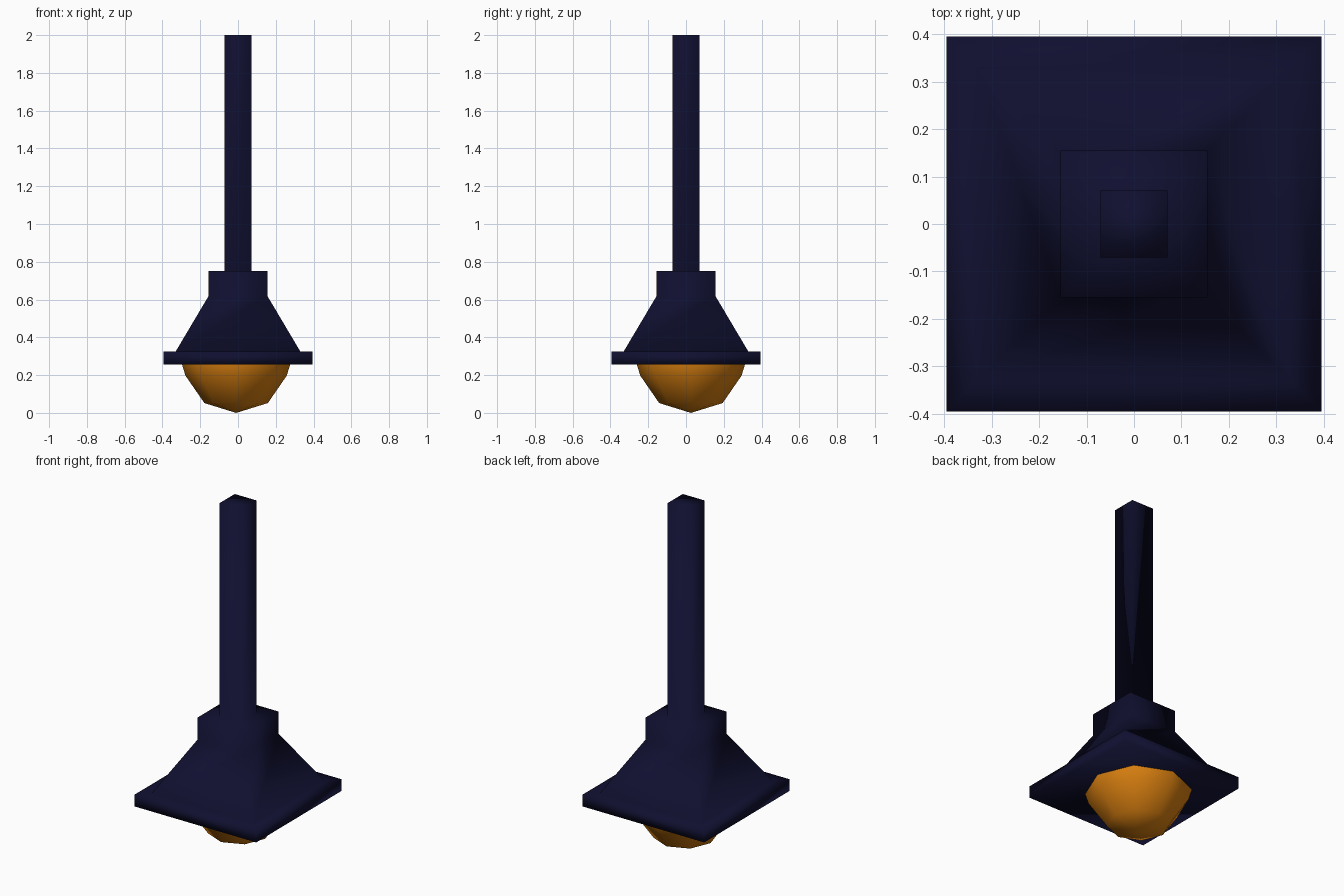
import bpy, bmesh, math

if "Cube" in bpy.data.objects:
    bpy.data.objects.remove(bpy.data.objects["Cube"])


def material(name, rgb):
    m = bpy.data.materials.new(name)
    m.diffuse_color = (*rgb, 1.0)
    m.use_nodes = True
    m.node_tree.nodes["Principled BSDF"].inputs["Base Color"].default_value = m.diffuse_color
    return m


def stacked_rings(name, profile, sides, turn, centre, mat):
    """Skin a (radius, height) profile with a given number of sides; radius 0 makes a pole."""
    bm = bmesh.new()
    rings = []
    for r, z in profile:
        count = sides if r > 0 else 1
        rings.append([bm.verts.new((centre[0] + r * math.cos(turn + math.tau * i / sides),
                                    centre[1] + r * math.sin(turn + math.tau * i / sides), z))
                      for i in range(count)])
    for low, high in zip(rings, rings[1:]):
        for i in range(sides):
            j = (i + 1) % sides
            if len(low) == 1:
                bm.faces.new((low[0], high[j], high[i]))
            else:
                bm.faces.new((low[i], low[j], high[j], high[i]))
    for ring in (rings[0], rings[-1]):
        if len(ring) > 1:
            bm.faces.new(ring)
    bmesh.ops.recalc_face_normals(bm, faces=bm.faces[:])
    for f in bm.faces:
        f.smooth = True
    mesh = bpy.data.meshes.new(name)
    bm.to_mesh(mesh)
    bm.free()
    mesh.materials.append(mat)
    obj = bpy.data.objects.new(name, mesh)
    bpy.context.collection.objects.link(obj)
    return obj


navy = material("dark navy", (0.005, 0.005, 0.030))
amber = material("amber", (0.68, 0.21, 0.005))

# Square shade with flange, taper, collar and hanging rod (half widths)
outline = [(0.395, 0.255), (0.395, 0.325), (0.33, 0.325), (0.155, 0.62),
           (0.155, 0.75), (0.071, 0.75), (0.071, 2.0)]
stacked_rings("lamp_shade_and_rod", [(w * math.sqrt(2), z) for w, z in outline],
              4, math.pi / 4, (0, 0), navy)

# Eight-sided bulb, slightly off centre, with its top hidden in the shade
stacked_rings("bulb", [(0, 0.0), (0.168, 0.052), (0.268, 0.197), (0.288, 0.262), (0.288, 0.30)],
              8, 0, (-0.01, 0.026), amber)
